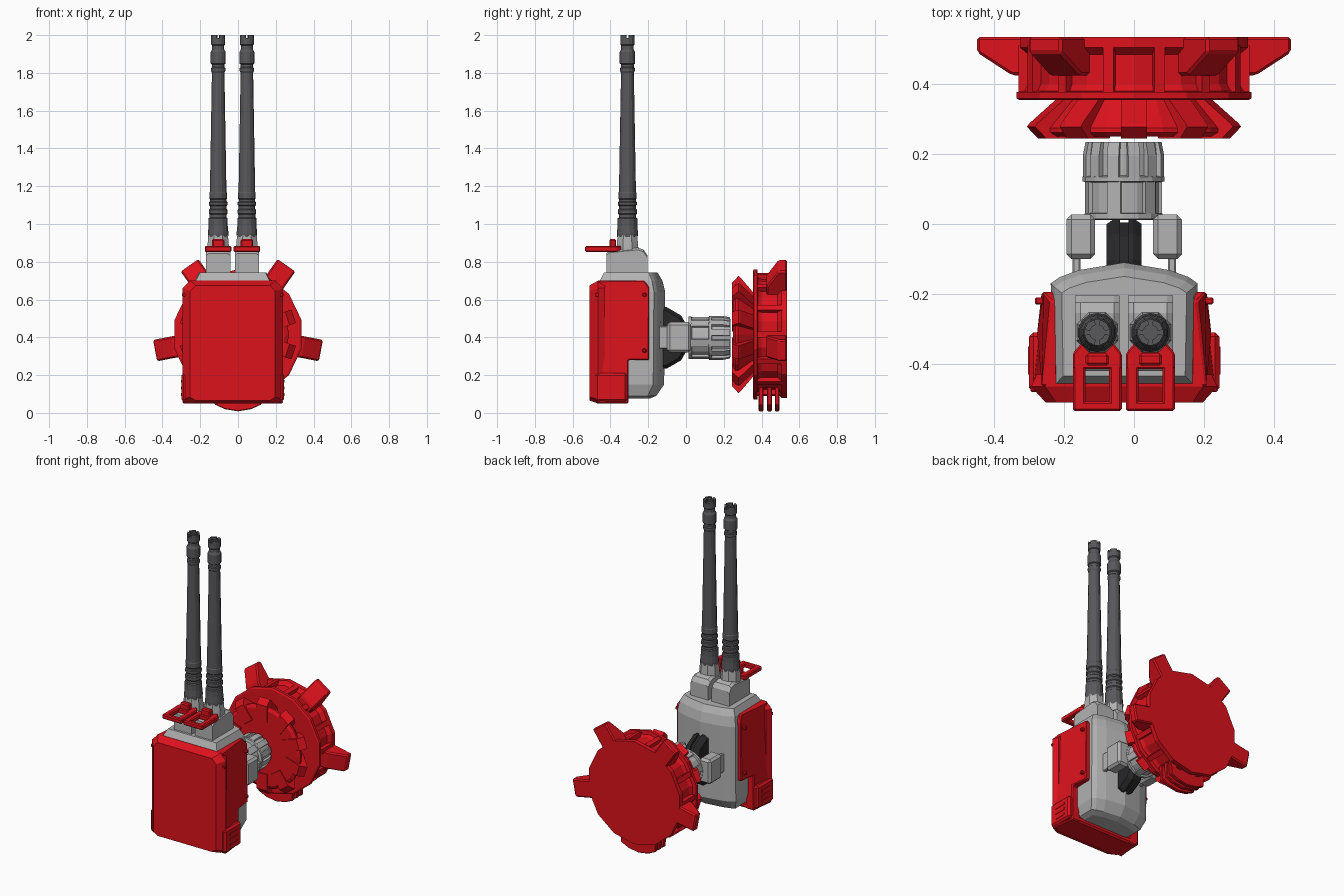
import bpy, bmesh
from math import sin, cos, pi, radians

if "Cube" in bpy.data.objects:
    bpy.data.objects.remove(bpy.data.objects["Cube"])

CX = -0.028          # centre line of body and neck
DZ, NZ = 0.415, 0.397  # heights of dish axis and neck axis


def material(name, c):
    m = bpy.data.materials.new(name)
    m.diffuse_color = (*c, 1)
    m.use_nodes = True
    m.node_tree.nodes["Principled BSDF"].inputs["Base Color"].default_value = m.diffuse_color
    return m


RED = material("red", (0.72, 0.006, 0.012))
DARK = material("dark_grey", (0.1, 0.1, 0.11))
BLACK = material("black", (0.02, 0.02, 0.022))
LIGHT = material("light_grey", (0.45, 0.45, 0.45))


def loft(name, rings, mat=LIGHT, bevel=0):
    """Skin a list of equal-length closed rings and cap both ends."""
    bm = bmesh.new()
    vs = [[bm.verts.new(p) for p in r] for r in rings]
    n = len(vs[0])
    for a, b in zip(vs, vs[1:]):
        for i in range(n):
            bm.faces.new((a[i], a[(i + 1) % n], b[(i + 1) % n], b[i]))
    bm.faces.new(vs[0])
    bm.faces.new(vs[-1])
    bmesh.ops.recalc_face_normals(bm, faces=bm.faces)
    me = bpy.data.meshes.new(name)
    bm.to_mesh(me)
    bm.free()
    me.materials.append(mat)
    ob = bpy.data.objects.new(name, me)
    bpy.context.collection.objects.link(ob)
    if bevel:
        m = ob.modifiers.new("bevel", 'BEVEL')
        m.width, m.segments, m.limit_method = bevel, 1, 'ANGLE'
    return ob


def box(name, x, y, z, mat=LIGHT, bevel=0.01):
    ring = lambda h: [(x[0], y[0], h), (x[1], y[0], h), (x[1], y[1], h), (x[0], y[1], h)]
    return loft(name, [ring(z[0]), ring(z[1])], mat, bevel)


def lathe_y(name, prof, cx, cz, n, mat=LIGHT):
    """Turn (radius, y) points round a y axis."""
    return loft(name, [[(cx + r * sin(2 * pi * i / n), y, cz + r * cos(2 * pi * i / n))
                        for i in range(n)] for r, y in prof], mat)


def lathe_z(name, prof, cx, cy, n, mat=LIGHT):
    return loft(name, [[(cx + r * cos(2 * pi * (i + .5) / n), cy + r * sin(2 * pi * (i + .5) / n), z)
                        for i in range(n)] for r, z in prof], mat)


def radial(name, prof, width, deg, cx, cz, mat, bevel=0):
    """Slab with an (r, y) profile pointing outward at an angle in the xz plane."""
    c, s = cos(radians(deg)), sin(radians(deg))
    return loft(name, [[(cx + r * c - t * s, y, cz + r * s + t * c) for r, y in prof]
                       for t in (-width / 2, width / 2)], mat, bevel)


# Grey body core: peaked back, tapered top and bottom
plan = [(-.205, -.17), (.205, -.17), (.21, .13), (.185, .148), (.13, .168), (0, .19),
        (-.13, .168), (-.185, .148), (-.21, .13)]
loft("body_core", [[(CX + x * sx, -.3 + y * sy, z) for x, y in plan] for sx, sy, z in
                   ((.75, .55, .075), (.9, .75, .09), (1, .97, .15), (1, 1, .64), (.95, .92, .7), (.85, .79, .742))])

# Red front shell with chamfered edges
def cut_rect(h, z0, z1, c, y):
    return [(CX + a, y, b) for a, b in ((-h + c, z0), (h - c, z0), (h, z0 + c * .6), (h, z1 - c),
                                        (h - c, z1), (-h + c, z1), (-h, z1 - c), (-h, z0 + c * .6))]


loft("front_shell", [cut_rect(.25, .05, .7, .04, -.43), cut_rect(.266, .05, .7, .04, -.465),
                     cut_rect(.225, .065, .675, .03, -.51)], RED)
box("shell_bottom", (CX - .225, CX + .225), (-.48, -.305), (.05, .09), RED)

# Red side panels, antenna sockets, clevis arms: one per side
side = [(-.465, .05), (-.305, .05), (-.305, .28), (-.195, .28), (-.195, .665), (-.22, .7), (-.465, .7)]
for s, tag in ((-1, "left"), (1, "right")):
    outer = lambda y: .266 - .03 * (y + .465) / .27
    loft("side_panel_" + tag, [[(CX + s * .19, y, z) for y, z in side],
                               [(CX + s * (outer(y) - .03 * (z > .69)), y, z) for y, z in side]], RED, .006)
    box("side_trim_" + tag, (CX + s * .2, CX + s * .272), (-.48, -.31), (.06, .21), RED, .012)
    for y, z in ((-.47, .625), (-.22, .625), (-.22, .33)):
        box("panel_bolt_" + tag, (CX + s * .2, CX + s * (.255 if y > -.3 else .268)),
            (y - .01, y + .01), (z - .01, z + .01), RED, .004)
    for k in range(3):
        box("side_vent_" + tag, (CX + s * .26, CX + s * .275), (-.43, -.35), (.09 + .035 * k, .105 + .035 * k), RED, 0)
    x0, x1 = sorted((CX + s * .083, CX + s * .165))
    box("clevis_block_" + tag, (x0, x1), (-.1, .027), (.32, .48), LIGHT, .014)
    box("clevis_stem_" + tag, (CX + s * .125, CX + s * .148), (-.17, -.09), (.34, .46), LIGHT, .004)

# Black pivot wheel with a raised rim
wheel = [(.05, .135), (.05, .15), (.022, .168)]
loft("pivot_wheel", [[(CX + x, -.145 + r * cos(2 * pi * (i + .5) / 12), NZ + r * sin(2 * pi * (i + .5) / 12))
                      for i in range(12)] for x, r in ((-.05, .15), (-.025, .168), (-.012, .168), (-.012, .155),
                                                     (.012, .155), (.012, .168), (.025, .168), (.05, .15))], BLACK)

# Ribbed neck joint
lathe_y("neck", [(.09, .012), (.112, .014), (.112, .03), (.1, .032), (.1, .118), (.117, .122), (.117, .135),
                 (.104, .138), (.104, .2), (.1, .235)], CX - .002, NZ, 16)
for i in range(12):
    a = 15 + 30 * i
    radial("neck_rib_rear", [(.08, .135), (.116, .135), (.116, .195), (.108, .234), (.08, .234)], .034, a, CX - .002, NZ, LIGHT)
    if i % 2:
        radial("neck_rib_front", [(.08, .025), (.109, .025), (.109, .125), (.08, .125)], .04, a, CX - .002, NZ, LIGHT)

# Red dish: flared front wheel with teeth, flange, drum and back plate
lathe_y("dish_cone", [(.25, .25), (.27, .262), (.27, .275), (.2, .357)], 0, DZ, 20, RED)
for i in range(10):
    radial("dish_tooth", [(.17, .244), (.275, .244), (.31, .278), (.302, .288), (.22, .358), (.15, .358)],
           .075, 18 + 36 * i, 0, DZ, RED)
lathe_y("dish_drum", [(.335, .354), (.345, .359), (.345, .377), (.322, .38), (.31, .40), (.31, .485), (.335, .505),
                      (.335, .535)], 0, DZ, 14, RED)
for a in (-11, 55, 125, 191):
    radial("dish_tab", [(.26, .535), (.447, .535), (.447, .49), (.345, .425), (.26, .425)], .115, a, 0, DZ, RED, .008)
for k in range(14):
    radial("drum_rib", [(.26, .378), (.33, .378), (.33, .51), (.26, .51)], .03, 90 + (k + .5) * 360 / 14, 0, DZ, RED)

# Cooling fins under the dish
fin = [(-.13, .17), (-.125, .045), (-.07, .02), (0, .008), (.07, .02), (.125, .045), (.13, .17)]
for y in (.385, .43, .47):
    loft("bottom_fin", [[(x, h, z) for x, z in fin] for h in (y, y + .024)], RED, .004)

# Twin antennas with sockets and red brackets
mast = [(.054, .93), (.056, .95), (.052, .99), (.052, 1.03), (.046, 1.035), (.046, 1.05), (.05, 1.055), (.05, 1.075),
        (.045, 1.08), (.045, 1.095), (.05, 1.1), (.05, 1.115), (.044, 1.12), (.044, 1.13), (.048, 1.135),
        (.048, 1.165), (.045, 1.17), (.034, 1.8), (.039, 1.81), (.039, 1.825), (.034, 1.83), (.034, 1.845),
        (.041, 1.85), (.041, 1.91), (.033, 1.925), (.033, 1.945), (.038, 1.95), (.038, 1.985)]
block = [(-.42, .72), (-.42, .845), (-.405, .86), (-.255, .875), (-.225, .865), (-.205, .835), (-.205, .72)]
for x, tag in ((CX - .077, "left"), (CX + .075, "right")):
    loft("antenna_socket_" + tag, [[(x + h, y, z - (.012 if abs(h) > .06 and z > .8 else 0)) for y, z in block]
                                   for h in (-.064, -.048, .048, .064)])
    lathe_z("antenna_collar_" + tag, [(.066, .83), (.06, .9), (.056, .943)], x, -.31, 8)
    lathe_z("antenna_mast_" + tag, mast, x, -.31, 14, DARK)
    for i in range(4):  # notched crown
        a = [radians(90 * i + d) for d in (12, 45, 78)]
        loft("mast_crown_" + tag, [[(x + r * cos(t), -.31 + r * sin(t), z) for r, t in
                                    [(.038, t) for t in a] + [(.022, t) for t in a[::-1]]]
                                   for z in (1.98, 2.0)], DARK)
    z = (.852, .883)
    for s in (-1, 1):
        box("bracket_rail_" + tag, sorted((x + s * .034, x + s * .07)), (-.535, -.4), z, RED, .006)
    box("bracket_front_" + tag, (x - .065, x + .065), (-.535, -.507), z, RED, .006)
    loft("bracket_back_" + tag, [[(x + a, b, h) for a, b in ((-.07, -.415), (.07, -.415), (.07, -.37), (.045, -.34),
                                                             (-.045, -.34), (-.07, -.37))] for h in z], RED, .005)
    box("bracket_latch_" + tag, (x - .033, x + .033), (-.405, -.37), (.87, .92), RED, .007)
